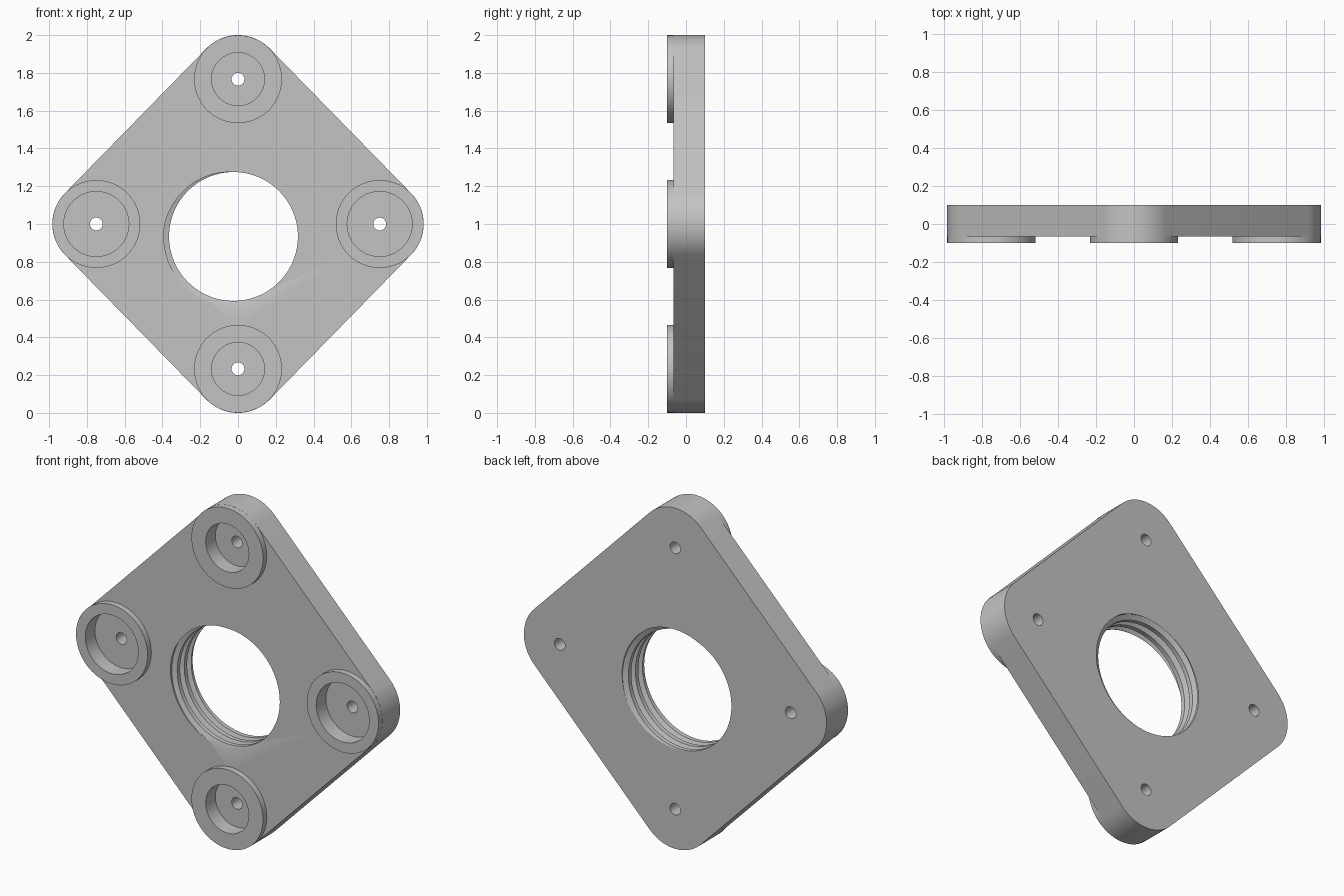
import bpy, bmesh, math

cube = bpy.data.objects.get("Cube")
if cube:
    bpy.data.objects.remove(cube, do_unlink=True)

grey = bpy.data.materials.new("plain grey")
grey.use_nodes = True
COLOUR = (0.55, 0.55, 0.55, 1)
grey.diffuse_color = COLOUR
grey.node_tree.nodes["Principled BSDF"].inputs["Base Color"].default_value = COLOUR

FRONT, FACE, FLOOR, BACK = -0.10, -0.065, -0.01, 0.10   # depths along y
R = 0.233                                               # corner and boss radius
# corner centre x, z and counterbore radius
CORNERS = [(0.75, 1.0, 0.172), (0, 1.767, 0.14), (-0.75, 1.0, 0.172), (0, 0.233, 0.14)]


def make_object(name, bm):
    bmesh.ops.recalc_face_normals(bm, faces=bm.faces)
    mesh = bpy.data.meshes.new(name)
    bm.to_mesh(mesh)
    bm.free()
    mesh.materials.append(grey)
    obj = bpy.data.objects.new(name, mesh)
    bpy.context.collection.objects.link(obj)
    return obj


def prism(name, outline, y0, y1):
    """Extrude an x, z outline from y0 to y1."""
    bm = bmesh.new()
    face = bm.faces.new([bm.verts.new((x, y0, z)) for x, z in outline])
    ext = bmesh.ops.extrude_face_region(bm, geom=[face])
    moved = [v for v in ext["geom"] if isinstance(v, bmesh.types.BMVert)]
    bmesh.ops.translate(bm, verts=moved, vec=(0, y1 - y0, 0))
    return make_object(name, bm)


def arc(cx, cz, r, a0, a1, n):
    return [(cx + r * math.cos(a0 + (a1 - a0) * i / n),
             cz + r * math.sin(a0 + (a1 - a0) * i / n)) for i in range(n + 1)]


def circle(cx, cz, r, n=64):
    return arc(cx, cz, r, 0, math.tau, n)[:-1]


def boolean(obj, other, operation):
    mod = obj.modifiers.new(operation.lower(), "BOOLEAN")
    mod.operation, mod.object, mod.solver = operation, other, "EXACT"
    bpy.context.view_layer.objects.active = obj
    bpy.ops.object.modifier_apply(modifier=mod.name)
    bpy.data.objects.remove(other, do_unlink=True)


def threaded_rod(cx, cz, r_min, r_max, pitch, n=96):
    """Screw-shaped solid that cuts the threaded opening."""
    profile = [(-0.153, r_min), (0.256, r_min), (0.47, r_max), (0.70, r_max)]
    bm = bmesh.new()
    columns = []
    for i in range(n + 1):
        a = math.tau * i / n
        columns.append([bm.verts.new((cx + r * math.cos(a),
                                      FACE + pitch * (k + phase - i / n),
                                      cz + r * math.sin(a)))
                        for k in range(-2, 6) for phase, r in profile])
    for c0, c1 in zip(columns, columns[1:]):
        for j in range(len(c0) - 1):
            bm.faces.new((c0[j], c1[j], c1[j + 1], c0[j + 1]))
    bmesh.ops.remove_doubles(bm, verts=bm.verts, dist=1e-5)
    # trim the ends flat and cap them
    for y, direction in ((FACE - 0.002, -1), (BACK + 0.002, 1)):
        bmesh.ops.bisect_plane(bm, geom=bm.verts[:] + bm.edges[:] + bm.faces[:],
                               plane_co=(0, y, 0), plane_no=(0, direction, 0),
                               clear_outer=True)
    bmesh.ops.holes_fill(bm, edges=[e for e in bm.edges if e.is_boundary], sides=0)
    return make_object("thread_cutter", bm)


# Plate: a diamond with rounded corners tangent to its straight sides
tilt = math.atan2(0.75, 0.767)
spans = [(-tilt, tilt), (tilt, math.pi - tilt),
         (math.pi - tilt, math.pi + tilt), (math.pi + tilt, math.tau - tilt)]
outline = []
for (x, z, bore), (a0, a1) in zip(CORNERS, spans):
    outline += arc(x, z, R, a0, a1, 20)
plate = prism("mounting_plate", outline, FACE, BACK)

# Raised bosses on the corners, overlapping into the plate
for x, z, bore in CORNERS:
    boolean(plate, prism("boss", circle(x, z, R - 0.0005), FRONT, FACE + 0.03), "UNION")

# Counterbores and through holes
for x, z, bore in CORNERS:
    boolean(plate, prism("counterbore", circle(x, z, bore), FRONT - 0.05, FLOOR), "DIFFERENCE")
    boolean(plate, prism("screw_hole", circle(x, z, 0.034, 32), FRONT - 0.05, BACK + 0.05),
            "DIFFERENCE")

# Off-centre threaded opening
boolean(plate, threaded_rod(-0.024, 0.934, 0.341, 0.369, 0.065), "DIFFERENCE")

bpy.ops.object.select_all(action="DESELECT")
plate.select_set(True)
bpy.context.view_layer.objects.active = plate
bpy.ops.object.shade_smooth_by_angle(angle=math.radians(25))
